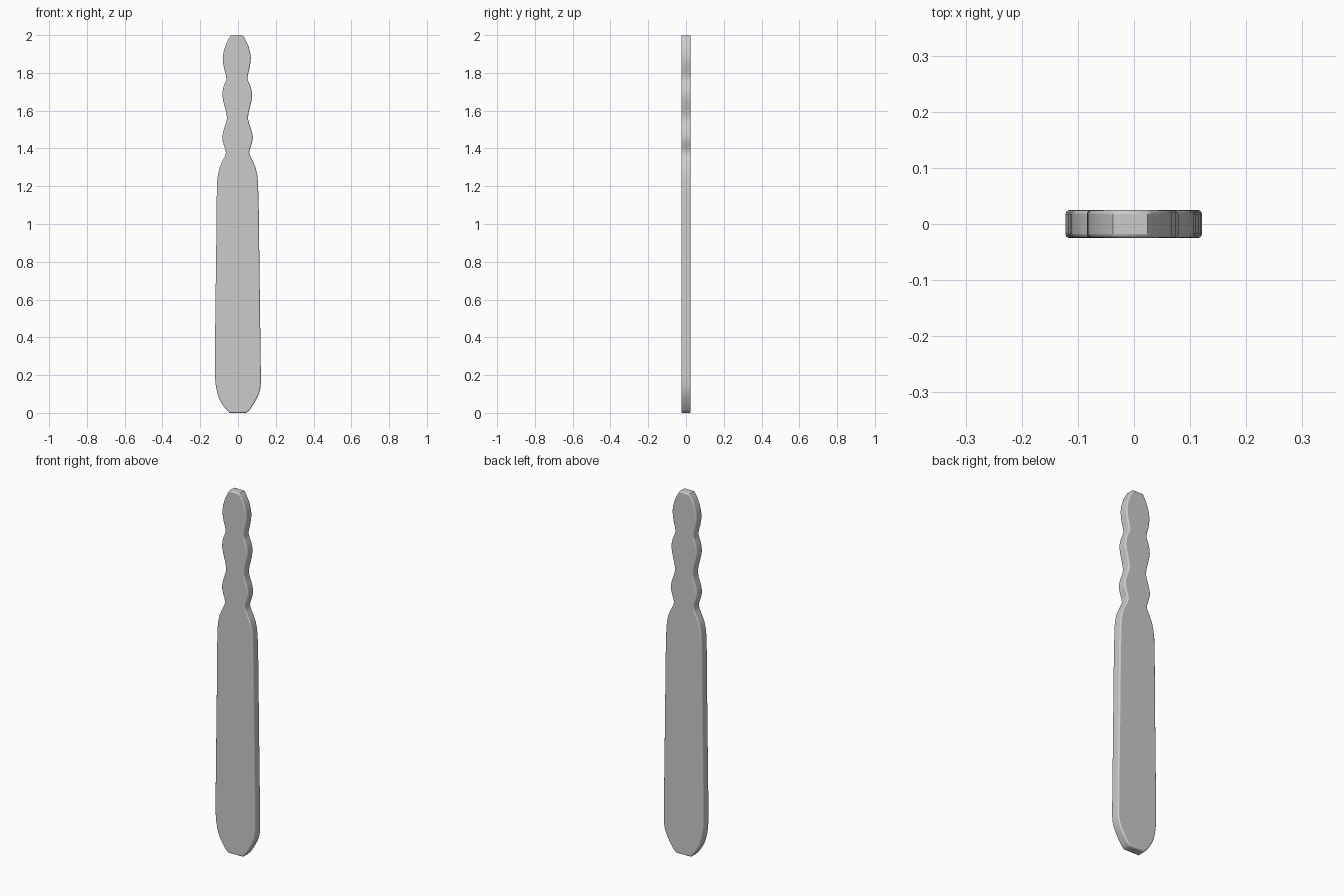
import bpy, bmesh

if "Cube" in bpy.data.objects:
    bpy.data.objects.remove(bpy.data.objects["Cube"])

# Outline of the flat stick: (height, left x, right x)
PROFILE = [
    (0.00, -0.045, 0.045), (0.02, -0.065, 0.065), (0.07, -0.097, 0.096),
    (0.12, -0.113, 0.117), (0.19, -0.122, 0.121), (0.50, -0.120, 0.117),
    (0.90, -0.115, 0.112), (1.22, -0.111, 0.106), (1.30, -0.097, 0.093),
    (1.345, -0.076, 0.072), (1.38, -0.064, 0.059), (1.42, -0.076, 0.071),
    (1.46, -0.084, 0.079), (1.51, -0.072, 0.067), (1.56, -0.058, 0.052),
    (1.62, -0.070, 0.064), (1.68, -0.083, 0.075), (1.73, -0.076, 0.066),
    (1.77, -0.061, 0.050), (1.82, -0.073, 0.060), (1.88, -0.081, 0.068),
    (1.94, -0.068, 0.056), (1.98, -0.050, 0.037), (2.00, -0.037, 0.024),
]
HALF_THICK = 0.025


def smooth(points, steps=2):
    """Catmull-Rom curve through a list of (x, z) points."""
    out = []
    for i in range(len(points) - 1):
        a, b = points[max(i - 1, 0)], points[i]
        c, d = points[i + 1], points[min(i + 2, len(points) - 1)]
        span = c[1] - b[1]
        m0 = (c[0] - a[0]) / (c[1] - a[1]) * span
        m1 = (d[0] - b[0]) / (d[1] - b[1]) * span
        for s in range(steps):
            t = s / steps
            x = ((2*t**3 - 3*t*t + 1) * b[0] + (t**3 - 2*t*t + t) * m0
                 + (-2*t**3 + 3*t*t) * c[0] + (t**3 - t*t) * m1)
            out.append((x, b[1] + t * span))
    return out + [points[-1]]


left = smooth([(l, z) for z, l, r in PROFILE])
right = smooth([(r, z) for z, l, r in PROFILE])

# Plate: strips of quads between both edges, extruded through the thickness
bm = bmesh.new()
rows = [[bm.verts.new((x, -HALF_THICK, z)) for x, z in (a, b)]
        for a, b in zip(left, right)]
for lo, hi in zip(rows, rows[1:]):
    bm.faces.new((lo[0], lo[1], hi[1], hi[0]))
ext = bmesh.ops.extrude_face_region(bm, geom=bm.faces[:], use_keep_orig=True)
moved = [g for g in ext["geom"] if isinstance(g, bmesh.types.BMVert)]
bmesh.ops.translate(bm, verts=moved, vec=(0, 2 * HALF_THICK, 0))
bmesh.ops.recalc_face_normals(bm, faces=bm.faces[:])
mesh = bpy.data.meshes.new("carved_stick")
bm.to_mesh(mesh)
bm.free()
stick = bpy.data.objects.new("carved_stick", mesh)
bpy.context.collection.objects.link(stick)

# Softened rims
bevel = stick.modifiers.new("rim", "BEVEL")
bevel.width = 0.007
bevel.segments = 3
bevel.limit_method = "ANGLE"
bevel.angle_limit = 1.05

bpy.context.view_layer.objects.active = stick
stick.select_set(True)
bpy.ops.object.shade_smooth_by_angle(angle=0.8)
